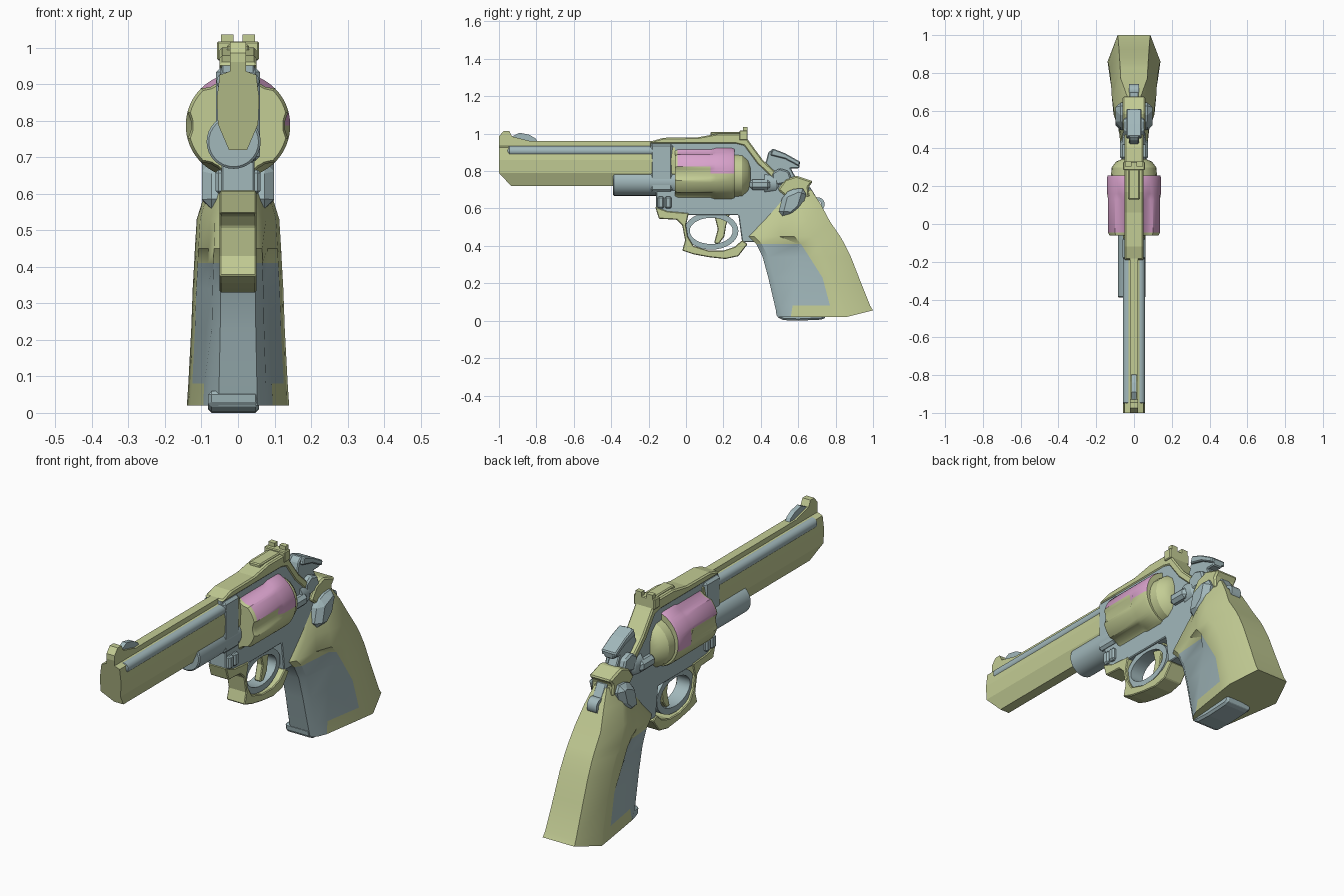
import bpy, bmesh, math

def material(name, rgb):
    m = bpy.data.materials.new(name)
    m.diffuse_color = (*rgb, 1)
    return m

GREEN = material("olive green", (0.55, 0.61, 0.30))
BLUE = material("grey blue", (0.36, 0.48, 0.50))
PINK = material("soft pink", (0.69, 0.36, 0.60))

def finish(name, bm, mats, smooth=None, bevel=0):
    bmesh.ops.recalc_face_normals(bm, faces=bm.faces)
    me = bpy.data.meshes.new(name)
    bm.to_mesh(me)
    bm.free()
    for m in mats:
        me.materials.append(m)
    ob = bpy.data.objects.new(name, me)
    bpy.context.collection.objects.link(ob)
    if bevel:
        b = ob.modifiers.new("bevel", 'BEVEL')
        b.width, b.segments = bevel, 1
    if smooth:
        bpy.ops.object.select_all(action='DESELECT')
        ob.select_set(True)
        bpy.context.view_layer.objects.active = ob
        bpy.ops.object.shade_smooth_by_angle(angle=math.radians(smooth))
    return ob

def skin(bm, loops, closed=False):
    """Join vertex loops with quads; cap both ends unless closed."""
    rows = [[bm.verts.new(p) for p in l] for l in loops]
    n = len(rows[0])
    faces = []
    pairs = list(zip(rows, rows[1:])) + ([(rows[-1], rows[0])] if closed else [])
    for r, (a, b) in enumerate(pairs):
        for i in range(n):
            j = (i + 1) % n
            faces.append((r, i, bm.faces.new((a[i], a[j], b[j], b[i]))))
    if not closed:
        bm.faces.new(rows[0])
        bm.faces.new(rows[-1])
    return faces

def prism(name, pts, hw, mat, bevel=0, cx=0):
    """Side profile of (y, z) points, extruded across x."""
    bm = bmesh.new()
    skin(bm, [[(cx + s * hw, y, z) for y, z in pts] for s in (-1, 1)])
    return finish(name, bm, [mat], bevel=bevel)

def box(name, x0, x1, y0, y1, z0, z1, mat, bevel=0):
    return prism(name, [(y0, z0), (y1, z0), (y1, z1), (y0, z1)],
                 (x1 - x0) / 2, mat, bevel, (x0 + x1) / 2)

def turned(name, cx, cz, profile, mat, n=32, smooth=30):
    """Round part along y from (y, radius) pairs."""
    bm = bmesh.new()
    skin(bm, [[(cx + r * math.cos(math.tau * i / n), y, cz + r * math.sin(math.tau * i / n))
               for i in range(n)] for y, r in profile])
    return finish(name, bm, [mat], smooth)

def ring(name, cy, cz, outer, inner, hw, mat, n=32):
    """Elliptical ring facing x."""
    bm = bmesh.new()
    loops = [[(x, cy + a * math.cos(math.tau * i / n), cz + b * math.sin(math.tau * i / n))
              for i in range(n)]
             for x, (a, b) in ((-hw, outer), (hw, outer), (hw, inner), (-hw, inner))]
    skin(bm, loops, closed=True)
    return finish(name, bm, [mat], 30)

# Barrel with chamfered muzzle and top rib
half = [(0.025, 0.72), (0.055, 0.79), (0.058, 0.86), (0.05, 0.925), (0.022, 0.935), (0.022, 0.96)]
section = half + [(-x, z) for x, z in reversed(half)]
bm = bmesh.new()
skin(bm, [[(x, -0.935 if z < 0.75 else -1.0, z) for x, z in section],
          [(x, -0.06, z) for x, z in section]])
finish("barrel", bm, [GREEN])
for s, side in ((-1, "left"), (1, "right")):
    turned(side + "_barrel_tube", s * 0.033, 0.907,
           [(-0.955, 0.018), (-0.945, 0.026), (-0.12, 0.026)], BLUE, 16)
turned("ejector_shroud", -0.012, 0.742, [(-0.39, 0.068), (-0.385, 0.074), (-0.05, 0.074)], BLUE)

# Front sight
prism("front_sight_base", [(-1, 0.93), (-1, 0.985), (-0.975, 1.015), (-0.945, 1.015),
      (-0.93, 0.985), (-0.85, 0.965), (-0.8, 0.95), (-0.8, 0.93)], 0.022, GREEN)
prism("front_sight_blade", [(-0.93, 0.95), (-0.93, 0.985), (-0.89, 1.005), (-0.84, 0.995),
      (-0.805, 0.975), (-0.79, 0.95)], 0.012, BLUE)

# Frame
prism("frame", [(-0.19, 0.69), (-0.16, 0.69), (-0.16, 0.6), (-0.13, 0.565), (0.28, 0.565),
      (0.3, 0.42), (0.42, 0.42), (0.54, 0.56), (0.62, 0.62), (0.62, 0.72), (0.5, 0.755),
      (0.44, 0.8), (0.38, 0.85), (0.31, 0.955), (-0.19, 0.955)], 0.045, BLUE, 0.004)
box("frame_front_block", -0.06, 0.06, -0.19, -0.07, 0.69, 0.945, BLUE, 0.012)
for y in (-0.135, -0.095):
    box("crane_lug", -0.062, 0.062, y - 0.018, y + 0.018, 0.6, 0.665, BLUE, 0.008)

# Top strap running back and down to the hammer
prism("top_strap", [(-0.19, 0.945), (-0.19, 0.958), (-0.12, 0.978), (0.06, 0.98), (0.17, 1.0),
      (0.31, 1.0), (0.34, 0.955), (0.41, 0.86), (0.49, 0.785), (0.47, 0.755), (0.38, 0.84),
      (0.31, 0.935), (0.27, 0.945)], 0.05, GREEN, 0.008)

# Rear sight
box("rear_sight_bed", -0.03, 0.03, 0.13, 0.3, 0.98, 1.008, GREEN, 0.005)
box("rear_sight", -0.057, 0.057, 0.285, 0.33, 0.965, 1.017, GREEN, 0.004)
for s in (-1, 1):
    box("rear_sight_post", s * 0.03 - 0.017, s * 0.03 + 0.017, 0.305, 0.33, 1.01, 1.036, GREEN)

# Fluted cylinder: pink above, green below
N, CZ, R = 72, 0.787, 0.143
def drum_loop(y, r, flute):
    pts = []
    for i in range(N):
        d = min(i % 12, 12 - i % 12)
        rr = r - flute * (1 if d < 2 else 0.6 if d == 2 else 0)
        a = math.tau * i / N
        pts.append((rr * math.cos(a), y, CZ + rr * math.sin(a)))
    return pts
bm = bmesh.new()
for r, i, f in skin(bm, [drum_loop(-0.06, 0.135, 0.012), drum_loop(-0.045, R, 0.014),
                         drum_loop(0.13, R, 0.014), drum_loop(0.16, R, 0),
                         drum_loop(0.245, R, 0), drum_loop(0.258, 0.138, 0)]):
    c = f.calc_center_median()
    limit = (0.825 if c.y < 0.14 else 0.785) if c.x > 0 else 0.745
    left_flute = 33 <= i <= 38 and r < 3
    f.material_index = 1 if c.z > limit and r > 0 and not left_flute else 0
finish("cylinder", bm, [GREEN, PINK], 30)

# Recoil shield and latch behind the cylinder
turned("recoil_shield", 0, 0.775, [(0.255, 0.122), (0.3, 0.118), (0.33, 0.095), (0.345, 0.06)],
       GREEN, 20)
box("cylinder_latch", -0.075, 0.075, 0.34, 0.45, 0.7, 0.755, BLUE, 0.015)
turned("latch_pin", 0, 0.735, [(0.42, 0.065), (0.48, 0.06), (0.5, 0.045)], BLUE, 16)

# Trigger guard and trigger
prism("trigger_guard", [(-0.165, 0.61), (-0.145, 0.545), (-0.05, 0.54), (-0.02, 0.51),
      (-0.005, 0.43), (-0.02, 0.375), (0.04, 0.355), (0.12, 0.34), (0.21, 0.33), (0.28, 0.345),
      (0.33, 0.41), (0.3, 0.43), (0.26, 0.395), (0.2, 0.375), (0.12, 0.375), (0.04, 0.4),
      (0.01, 0.45), (0.0, 0.51), (0.015, 0.575), (-0.1, 0.585)], 0.05, GREEN, 0.004)
ring("trigger_guard_inner_ring", 0.135, 0.48, (0.145, 0.1), (0.115, 0.07), 0.036, BLUE)
prism("trigger", [(0.15, 0.57), (0.17, 0.49), (0.15, 0.415), (0.175, 0.41), (0.205, 0.45),
      (0.215, 0.51), (0.235, 0.57)], 0.017, GREEN, 0.004)

# Hammer
prism("hammer", [(0.4, 0.78), (0.43, 0.86), (0.44, 0.9), (0.465, 0.92), (0.5, 0.895),
      (0.54, 0.885), (0.61, 0.85), (0.605, 0.815), (0.56, 0.815), (0.59, 0.76), (0.5, 0.7)],
      0.026, BLUE, 0.005)
prism("hammer_spur_pad", [(0.45, 0.885), (0.465, 0.92), (0.53, 0.895), (0.61, 0.85),
      (0.605, 0.825), (0.53, 0.865)], 0.04, BLUE, 0.005)
prism("hammer_cheeks", [(0.46, 0.72), (0.46, 0.79), (0.5, 0.815), (0.55, 0.8), (0.57, 0.74)],
      0.055, BLUE, 0.008)

# Tang, grip shoulders and lanyard loop
prism("tang", [(0.49, 0.7), (0.53, 0.755), (0.59, 0.775), (0.68, 0.745), (0.655, 0.715),
      (0.66, 0.66), (0.54, 0.66)], 0.06, GREEN, 0.008)
prism("grip_shoulders", [(0.49, 0.56), (0.52, 0.68), (0.6, 0.715), (0.65, 0.7), (0.62, 0.6),
      (0.57, 0.555)], 0.098, BLUE, 0.03)
ring("lanyard_loop", 0.705, 0.622, (0.036, 0.038), (0.018, 0.02), 0.026, BLUE, 20)
prism("lanyard_bracket", [(0.62, 0.71), (0.66, 0.72), (0.7, 0.655), (0.68, 0.62), (0.63, 0.62)],
      0.028, BLUE, 0.006)

# Grip: z, then y of front, panel front, panel back, widest line and back, then half width
rows = [(0.02, 0.49, 0.56, 0.78, 0.86, 1.0, 0.14), (0.08, 0.475, 0.57, 0.77, 0.85, 0.985, 0.136),
        (0.23, 0.44, 0.585, 0.73, 0.8, 0.925, 0.128), (0.34, 0.41, 0.595, 0.66, 0.76, 0.882, 0.124),
        (0.41, 0.375, 0.6, 0.615, 0.72, 0.848, 0.12), (0.45, 0.335, 0.5, 0.58, 0.68, 0.825, 0.118),
        (0.53, 0.41, 0.5, 0.57, 0.65, 0.77, 0.113), (0.62, 0.47, 0.53, 0.57, 0.62, 0.722, 0.085),
        (0.7, 0.5, 0.54, 0.57, 0.6, 0.67, 0.055)]
loops = []
for z, yf, ym, yp, yw, yb, hw in rows:
    side = [(0.38, yf), (0.56, yf + 0.03), (0.68, ym), (0.92, yp), (1.0, yw), (0.62, yb)]
    pts = [(k * hw, y, z + (0.035 if z < 0.03 and y > 0.9 else 0)) for k, y in side]
    loops.append(pts + [(-x, y, h) for x, y, h in reversed(pts)])
bm = bmesh.new()
for r, i, f in skin(bm, loops):
    col = min(i, 10 - i) if i < 11 else -1
    f.material_index = 1 if r < 4 and (col < 2 or (col == 2 and r > 0)) else 0
finish("grip", bm, [GREEN, BLUE], 35)

# Blue core showing at the foot of the grip
prism("grip_core_foot", [(0.48, 0.06), (0.485, 0.02), (0.52, 0.003), (0.6, 0.0), (0.73, 0.006),
      (0.75, 0.02), (0.74, 0.06)], 0.07, BLUE, 0.01, -0.012)
